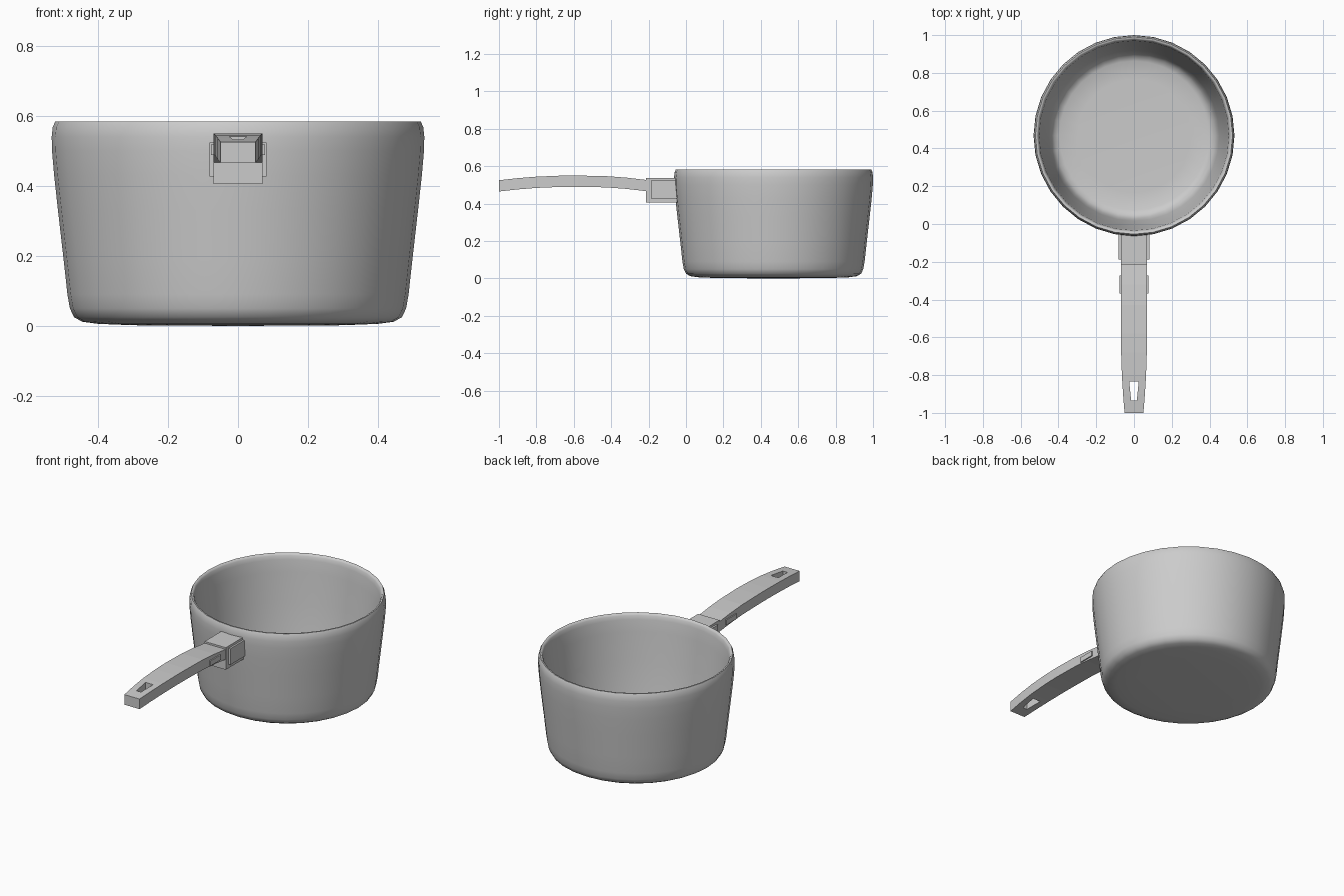
import bpy, bmesh, math
from mathutils import Vector

if "Cube" in bpy.data.objects:
    bpy.data.objects.remove(bpy.data.objects["Cube"])

CENTRE_Y = 0.468


def make_object(name, bm):
    bmesh.ops.recalc_face_normals(bm, faces=bm.faces)
    mesh = bpy.data.meshes.new(name)
    bm.to_mesh(mesh)
    bm.free()
    obj = bpy.data.objects.new(name, mesh)
    bpy.context.collection.objects.link(obj)
    return obj


def box(name, x0, x1, y0, y1, z0, z1):
    bm = bmesh.new()
    bmesh.ops.create_cube(bm, size=1)
    for v in bm.verts:
        v.co = Vector(((x0 + x1) / 2 + v.co.x * (x1 - x0),
                       (y0 + y1) / 2 + v.co.y * (y1 - y0),
                       (z0 + z1) / 2 + v.co.z * (z1 - z0)))
    return make_object(name, bm)


def loft(name, sections):
    """Rectangular sections along y: (y, half width, bottom z, top z)."""
    bm = bmesh.new()
    rings = [[bm.verts.new(p) for p in ((-w, y, b), (w, y, b), (w, y, t), (-w, y, t))]
             for y, w, b, t in sections]
    for r, s in zip(rings, rings[1:]):
        for i in range(4):
            j = (i + 1) % 4
            bm.faces.new((r[i], r[j], s[j], s[i]))
    bm.faces.new(rings[0])
    bm.faces.new(rings[-1])
    return make_object(name, bm)


# Pot: one revolved profile, outside bottom over the rim to the inside floor
profile = [(0, 0), (0.30, 0.002), (0.40, 0.006), (0.445, 0.012), (0.468, 0.025),
           (0.48, 0.05), (0.487, 0.09), (0.498, 0.19), (0.514, 0.33), (0.525, 0.43),
           (0.531, 0.50), (0.532, 0.54), (0.529, 0.568), (0.522, 0.583),
           (0.514, 0.583), (0.507, 0.572), (0.502, 0.55), (0.495, 0.48),
           (0.475, 0.31), (0.452, 0.13), (0.440, 0.07), (0.422, 0.042),
           (0.395, 0.030), (0.30, 0.026), (0, 0.025)]
bm = bmesh.new()
verts = [bm.verts.new((r, CENTRE_Y, z)) for r, z in profile]
edges = [bm.edges.new(pair) for pair in zip(verts, verts[1:])]
bmesh.ops.spin(bm, geom=verts + edges, cent=(0, CENTRE_Y, 0), axis=(0, 0, 1),
               angle=math.tau, steps=32)
bmesh.ops.remove_doubles(bm, verts=bm.verts, dist=0.0005)
pot = make_object("pot", bm)
bpy.context.view_layer.objects.active = pot
pot.select_set(True)
bpy.ops.object.shade_smooth_by_angle(angle=math.radians(60))
pot.select_set(False)

# Bracket joining handle and pot, with raised side plates
box("bracket", -0.07, 0.07, -0.215, -0.045, 0.405, 0.537)
for side, s in (("left", -1), ("right", 1)):
    x0, x1 = sorted((s * 0.06, s * 0.081))
    box(side + "_bracket_plate", x0, x1, -0.188, -0.045, 0.427, 0.523)
    x0, x1 = sorted((s * 0.06, s * 0.077))
    box(side + "_handle_stud", x0, x1, -0.368, -0.272, 0.488, 0.518)

# Arched handle
handle = loft("handle", [(-0.20, 0.069, 0.465, 0.525), (-0.32, 0.07, 0.479, 0.539),
                         (-0.43, 0.07, 0.487, 0.547), (-0.58, 0.07, 0.490, 0.550),
                         (-0.68, 0.068, 0.489, 0.549), (-0.80, 0.064, 0.484, 0.544),
                         (-0.90, 0.058, 0.476, 0.536), (-1.0, 0.05, 0.465, 0.525)])

# Tapered hanging hole
cutter = loft("hole_cutter", [(-0.935, 0.015, 0.4, 0.6), (-0.835, 0.025, 0.4, 0.6)])
cutter.hide_render = True
cutter.hide_viewport = True
cut = handle.modifiers.new("hanging_hole", "BOOLEAN")
cut.operation = "DIFFERENCE"
cut.solver = "EXACT"
cut.object = cutter
